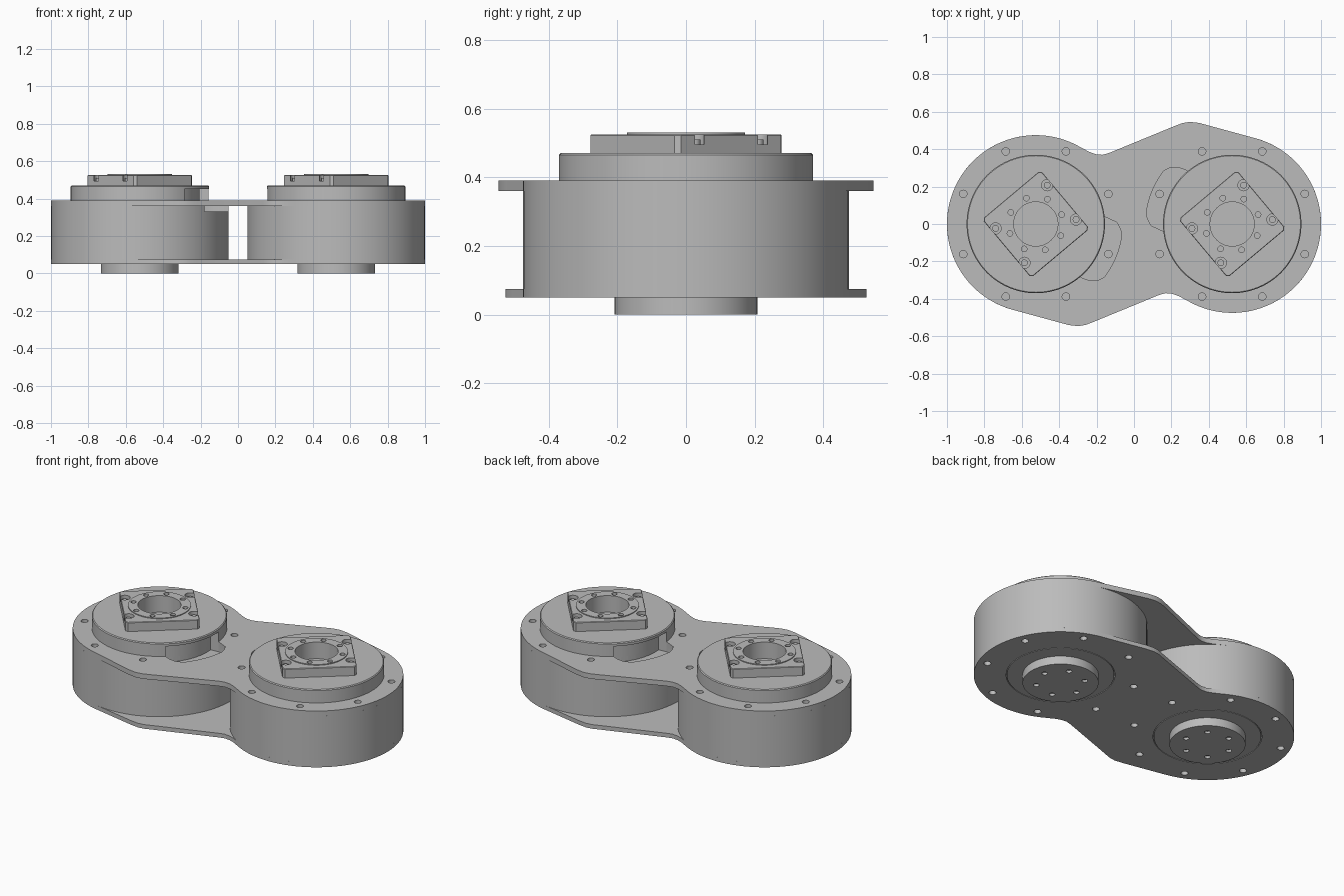
import bpy, bmesh
from math import sin, cos, pi, radians

if "Cube" in bpy.data.objects:
    bpy.data.objects.remove(bpy.data.objects["Cube"])

metal = bpy.data.materials.new("brushed_grey")
metal.use_nodes = True
GREY = (0.5, 0.5, 0.5, 1)
metal.diffuse_color = GREY
metal.node_tree.nodes["Principled BSDF"].inputs["Base Color"].default_value = GREY

CX, R = 0.525, 0.475     # drum centre distance and drum radius


def polar(r, deg, cx=-CX):
    return (cx + r * cos(radians(deg)), r * sin(radians(deg)))


def circle(r, centre=(-CX, 0), n=96):
    return [(centre[0] + r * cos(2 * pi * i / n), centre[1] + r * sin(2 * pi * i / n))
            for i in range(n)]


def ring_of_holes(r, hole, count, start, cx=-CX):
    return [circle(hole, polar(r, start + 360 * i / count, cx), 20) for i in range(count)]


def half_turn(pts):
    return [(-x, -y) for x, y in pts]


def prism(name, outlines, z0, z1, bevel=0):
    """Extrude one or several closed outlines into a single object."""
    bm = bmesh.new()
    for pts in outlines:
        base = bm.faces.new([bm.verts.new((x, y, z0)) for x, y in pts])
        out = bmesh.ops.extrude_face_region(bm, geom=[base])
        for v in out["geom"]:
            if isinstance(v, bmesh.types.BMVert):
                v.co.z = z1
    bmesh.ops.recalc_face_normals(bm, faces=bm.faces)
    if bevel:
        rim = [e for e in bm.edges if all(v.co.z == max(z0, z1) or abs(v.co.z - z1) < 1e-5
                                          for v in e.verts)]
        bmesh.ops.bevel(bm, geom=rim, offset=bevel, segments=1, affect='EDGES')
    mesh = bpy.data.meshes.new(name)
    bm.to_mesh(mesh)
    bm.free()
    obj = bpy.data.objects.new(name, mesh)
    bpy.context.collection.objects.link(obj)
    mesh.materials.append(metal)
    return obj


def activate(obj):
    bpy.ops.object.select_all(action='DESELECT')
    obj.select_set(True)
    bpy.context.view_layer.objects.active = obj


def cut(obj, outlines, z0, z1):
    """Subtract extruded outlines and discard the cutter."""
    cutter = prism("cutter", outlines, z0, z1)
    cutter.hide_render = True
    mod = obj.modifiers.new("cut", 'BOOLEAN')
    mod.operation, mod.solver, mod.object = 'DIFFERENCE', 'EXACT', cutter
    activate(obj)
    bpy.ops.object.modifier_apply(modifier=mod.name)
    bpy.data.objects.remove(cutter)


# Plate outline: round ends, a concave waist and an offset rounded shoulder
def plate_outline(drop, tangent):
    waist = [(-.24, .386), (-.205, .373), (-.17, .37), (-.135, .379)]
    shoulder = [(.22, .525), (.26, .54), (.30, .546), (.35, .54)]
    half = waist + [(x, y - drop) for x, y in shoulder]
    steps = 56
    half += [polar(R, tangent + (-120 - tangent) * i / steps, CX) for i in range(steps + 1)]
    return half + half_turn(half)


# Cable pocket beside each drum cap
pocket = [polar(.32, a) for a in range(-50, 7, 8)]
pocket += [polar(.37, 6), polar(.435, 1), polar(.455, -4)]
pocket += [polar(.463, a) for a in range(-8, -39, -5)]
pocket += [polar(.445, -43), polar(.41, -47), polar(.37, -50)]
side_opening = [polar(.32, a) for a in range(-43, 3, 5)] + [polar(.52, a) for a in range(2, -44, -5)]

flange_holes = ring_of_holes(.42, .02, 8, 22.5)
both_holes = flange_holes + [half_turn(h) for h in flange_holes]

# Top and bottom link plates
top_plate = prism("top_plate", [plate_outline(0, 76)], .36, .39)
cut(top_plate, [pocket, half_turn(pocket)], .33, .45)
cut(top_plate, both_holes, .34, .41)
bottom_plate = prism("bottom_plate", [plate_outline(.02, 79)], .05, .075)
cut(bottom_plate, both_holes + [circle(.298), circle(.298, (CX, 0))], .03, .09)

# One drum with its cap and output block
drum = prism("right_drum", [circle(R)], .075, .36)
cut(drum, [pocket], .33, .45)
cut(drum, [side_opening], .33, .40)
cut(drum, [flange_holes[7]], .30, .40)

cap = prism("right_drum_cap", [circle(.37)], .39, .47, .005)
cut(cap, [pocket], .33, .45)
cut(cap, [circle(.118)], .43, .50)

# Turned square block with clipped corners
TURN, SIDE, CLIP = 40, .204, .014


def turned(x, y):
    a = radians(TURN)
    return (-CX + x * cos(a) - y * sin(a), x * sin(a) + y * cos(a))


corners = []
for sx, sy in ((1, 1), (-1, 1), (-1, -1), (1, -1)):
    pair = [(sx * SIDE, sy * (SIDE - CLIP)), (sx * (SIDE - CLIP), sy * SIDE)]
    corners += [turned(*p) for p in (pair if sx * sy > 0 else pair[::-1])]
screw_spots = [turned(sx * .18, sy * .12) for sx in (1, -1) for sy in (1, -1)]

block = prism("right_output_block", [corners], .47, .525, .003)
cut(block, [circle(.118)], .46, .54)
cut(block, [circle(.03, c, 24) for c in screw_spots], .495, .54)
screws = prism("right_block_screws", [circle(.018, c, 20) for c in screw_spots], .49, .51)

collar = prism("right_output_collar", [circle(.172)], .522, .53)
cut(collar, [circle(.118)], .51, .54)
cut(collar, ring_of_holes(.147, .015, 8, 20), .51, .54)
cut(block, ring_of_holes(.147, .015, 8, 20), .505, .54)

# Bearing cover under the drum, flush with the bottom plate
cover = prism("right_bearing_cover", [circle(.294)], .05, .078)

# Second drum assembly is the first one given a half turn
for part in (drum, cap, block, screws, collar, cover):
    twin = part.copy()
    twin.data = part.data.copy()
    twin.name = part.name.replace("right", "left")
    twin.rotation_euler.z = pi
    bpy.context.collection.objects.link(twin)

# Bolted shaft ends underneath
for side, cx, start in (("right", -CX, 50), ("left", CX, 10)):
    shaft = prism(side + "_shaft_end", [circle(.208, (cx, 0))], 0, .05)
    cut(shaft, ring_of_holes(.135, .016, 6, start, cx), -.02, .015)

for obj in list(bpy.context.collection.objects):
    if obj.type == 'MESH' and metal.name in obj.data.materials:
        activate(obj)
        bpy.ops.object.shade_smooth_by_angle(angle=radians(30))
